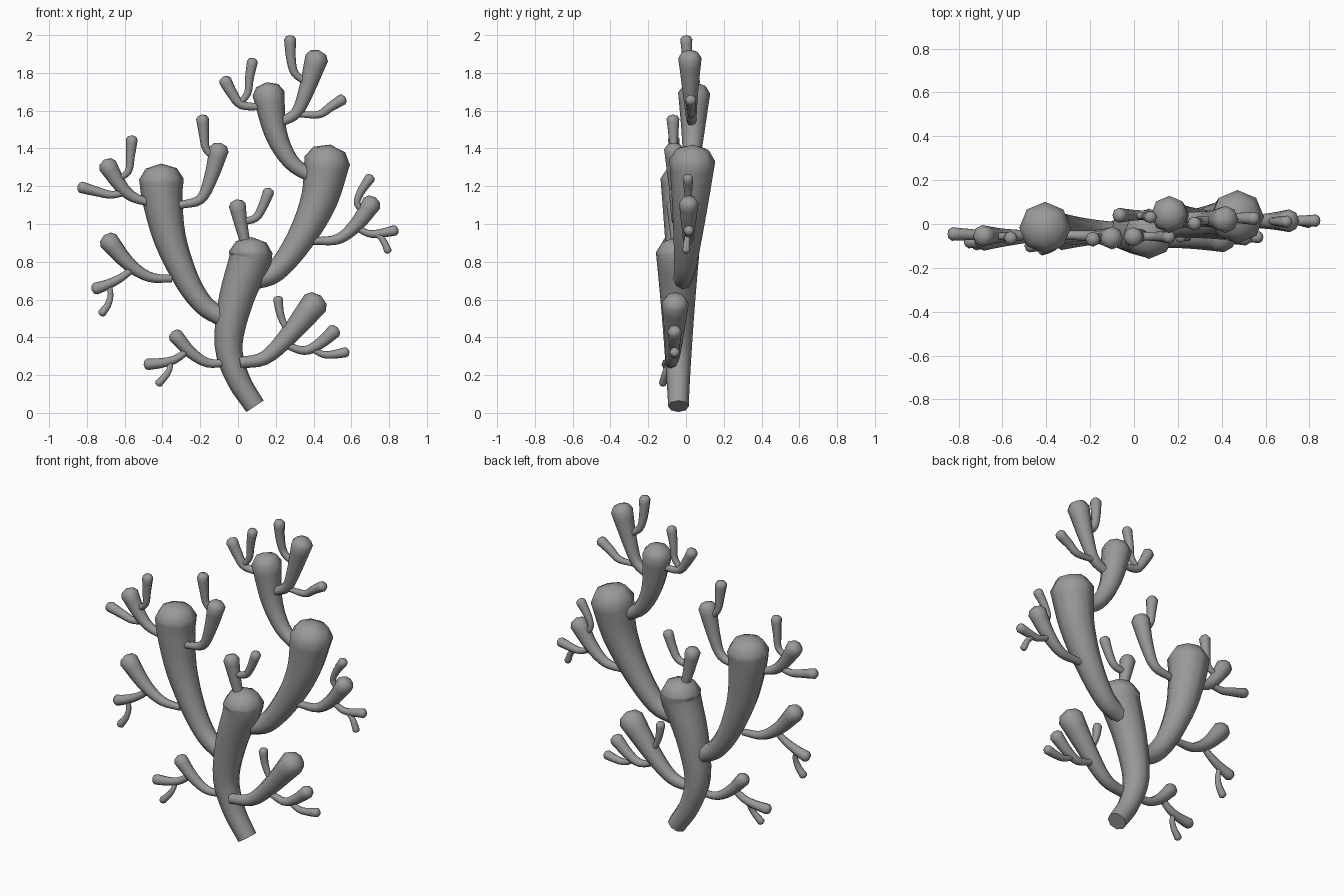
import bpy
import bmesh
import math
from mathutils import Vector

default_cube = bpy.data.objects.get("Cube")
if default_cube:
    bpy.data.objects.remove(default_cube, do_unlink=True)

SIDES = 8
STEPS = 4
TAU = math.tau

# Single stone grey for the whole coral
grey = bpy.data.materials.new("coral_grey")
grey.use_nodes = True
colour = (0.32, 0.32, 0.32, 1)
grey.diffuse_color = colour
grey.node_tree.nodes["Principled BSDF"].inputs["Base Color"].default_value = colour


def smooth_path(points):
    """Sample a flowing curve that passes through every point."""
    ctrl = [points[0] * 2 - points[1]] + points + [points[-1] * 2 - points[-2]]
    path = []
    for a, b, c, d in zip(ctrl, ctrl[1:], ctrl[2:], ctrl[3:]):
        for i in range(STEPS):
            t = i / STEPS
            path.append((b * 2 + (c - a) * t + (a * 2 - b * 5 + c * 4 - d) * t * t
                         + (b * 3 - a - c * 3 + d) * t ** 3) / 2)
    return path + [points[-1]]


def branch(name, root, tip, depth, *profile):
    """Tapered tube with a rounded knob; depth is (root y, tip y), profile is x, z."""
    last = len(profile) - 1
    points = [Vector((x, depth[0] + (depth[1] - depth[0]) * i / last, z))
              for i, (x, z) in enumerate(profile)]
    # Leave room for the dome at the tip
    points[-1] -= (points[-1] - points[-2]).normalized() * tip * 0.7
    path = smooth_path(points)
    lengths = [0]
    for a, b in zip(path, path[1:]):
        lengths.append(lengths[-1] + (b - a).length)

    # Rings as centre, direction and radius
    rings = []
    for i, p in enumerate(path):
        direction = (path[min(i + 1, len(path) - 1)] - path[max(i - 1, 0)]).normalized()
        t = lengths[i] / lengths[-1]
        rings.append((p, direction, root + (tip - root) * t ** 1.3))
    end, direction, _ = rings[-1]
    rings.append((end + direction * tip * 0.48, direction, tip * 0.7))

    bm = bmesh.new()
    loops = []
    for centre, axis, radius in rings:
        u = axis.cross(Vector((0, 1, 0))).normalized()
        v = axis.cross(u)
        loops.append([bm.verts.new(centre + (u * math.cos(TAU * k / SIDES)
                                             + v * math.sin(TAU * k / SIDES)) * radius)
                      for k in range(SIDES)])
    pole = bm.verts.new(end + direction * tip * 0.7)
    for k in range(SIDES):
        n = (k + 1) % SIDES
        for low, high in zip(loops, loops[1:]):
            bm.faces.new((low[k], low[n], high[n], high[k]))
        bm.faces.new((loops[-1][k], loops[-1][n], pole))
    for face in bm.faces:
        face.smooth = True
    cap = bm.faces.new(loops[0][::-1])
    for edge in cap.edges:
        edge.smooth = False
    bmesh.ops.recalc_face_normals(bm, faces=bm.faces[:])

    mesh = bpy.data.meshes.new(name)
    bm.to_mesh(mesh)
    bm.free()
    mesh.materials.append(grey)
    obj = bpy.data.objects.new(name, mesh)
    bpy.context.collection.objects.link(obj)
    return obj


# Main stems
branch("trunk", .055, .115, (-.04, -.045),
       (.09, .035), (0, .18), (-.05, .36), (-.01, .6), (.06, .8), (.08, .93))
branch("left_stem", .05, .118, (-.04, -.015),
       (-.09, .51), (-.18, .57), (-.27, .7), (-.36, .92), (-.4, 1.13), (-.41, 1.32))
branch("right_stem", .05, .122, (-.02, .037),
       (.08, .7), (.2, .75), (.33, .92), (.43, 1.13), (.49, 1.42))
branch("top_stem", .035, .085, (.02, .045),
       (.39, 1.25), (.28, 1.33), (.2, 1.48), (.15, 1.75))

# Top stem offshoots
branch("top_inner_branch", .018, .034, (.04, .04),
       (.13, 1.62), (.02, 1.63), (-.03, 1.69), (-.08, 1.78))
branch("top_inner_twig", .016, .029, (.04, .03),
       (.0, 1.63), (.05, 1.69), (.06, 1.77), (.08, 1.88))
branch("top_outer_branch", .025, .062, (.03, .02),
       (.23, 1.54), (.31, 1.59), (.36, 1.7), (.43, 1.92))
branch("top_outer_upright_twig", .018, .032, (.02, .0),
       (.36, 1.75), (.3, 1.8), (.28, 1.88), (.275, 2))
branch("top_outer_side_twig", .016, .03, (.03, .025),
       (.33, 1.58), (.43, 1.58), (.49, 1.62), (.57, 1.67))

# Left stem offshoots
branch("left_outer_branch", .02, .05, (-.05, -.055),
       (-.45, 1.11), (-.55, 1.14), (-.62, 1.2), (-.71, 1.34))
branch("left_outer_upright_twig", .016, .031, (-.055, -.065),
       (-.63, 1.24), (-.58, 1.28), (-.57, 1.36), (-.56, 1.47))
branch("left_outer_side_twig", .017, .031, (-.055, -.045),
       (-.58, 1.17), (-.67, 1.155), (-.74, 1.17), (-.85, 1.2))
branch("left_inner_branch", .02, .052, (-.05, -.065),
       (-.31, 1.1), (-.2, 1.13), (-.145, 1.24), (-.09, 1.43))
branch("left_inner_twig", .017, .034, (-.06, -.07),
       (-.13, 1.35), (-.17, 1.4), (-.18, 1.47), (-.19, 1.58))
branch("left_lower_branch", .02, .053, (-.05, -.07),
       (-.35, .71), (-.47, .72), (-.58, .79), (-.71, .94))
branch("left_lower_twig", .018, .032, (-.07, -.08),
       (-.56, .76), (-.62, .715), (-.69, .68), (-.775, .65))
branch("left_lower_hanging_twig", .013, .022, (-.08, -.1),
       (-.68, .675), (-.675, .62), (-.69, .57), (-.73, .515))

# Crown of the trunk
branch("crown_branch", .026, .045, (-.05, -.06),
       (.045, .88), (.02, .98), (-.01, 1.13))
branch("crown_twig", .018, .03, (-.055, -.06),
       (.01, 1.01), (.09, 1.03), (.13, 1.09), (.17, 1.19))

# Right stem offshoots
branch("right_outer_branch", .02, .052, (.01, .015),
       (.4, .91), (.53, .92), (.63, 1), (.73, 1.14))
branch("right_outer_upright_twig", .015, .028, (.015, .01),
       (.66, 1.07), (.63, 1.11), (.65, 1.17), (.71, 1.26))
branch("right_outer_side_twig", .016, .028, (.015, .015),
       (.62, .985), (.69, .95), (.75, .95), (.85, .97))
branch("right_outer_hanging_twig", .013, .02, (.015, 0),
       (.68, .955), (.74, .94), (.77, .91), (.8, .845))

# Low branches on the left
branch("low_left_branch", .02, .04, (-.06, -.08),
       (-.06, .265), (-.16, .265), (-.25, .32), (-.35, .43))
branch("low_left_side_twig", .018, .031, (-.08, -.1),
       (-.26, .335), (-.33, .285), (-.4, .265), (-.5, .255))
branch("low_left_hanging_twig", .013, .021, (-.09, -.125),
       (-.36, .28), (-.36, .24), (-.38, .2), (-.43, .145))

# Low branches on the right
branch("low_right_branch", .03, .072, (-.08, -.055),
       (.01, .265), (.14, .29), (.26, .4), (.44, .62))
branch("low_right_upright_twig", .016, .026, (-.06, -.06),
       (.26, .44), (.235, .49), (.22, .54), (.21, .62))
branch("low_right_side_branch", .018, .038, (-.06, -.06),
       (.25, .36), (.35, .33), (.43, .365), (.53, .45))
branch("low_right_side_twig", .015, .027, (-.06, -.06),
       (.38, .345), (.45, .31), (.51, .31), (.59, .325))
